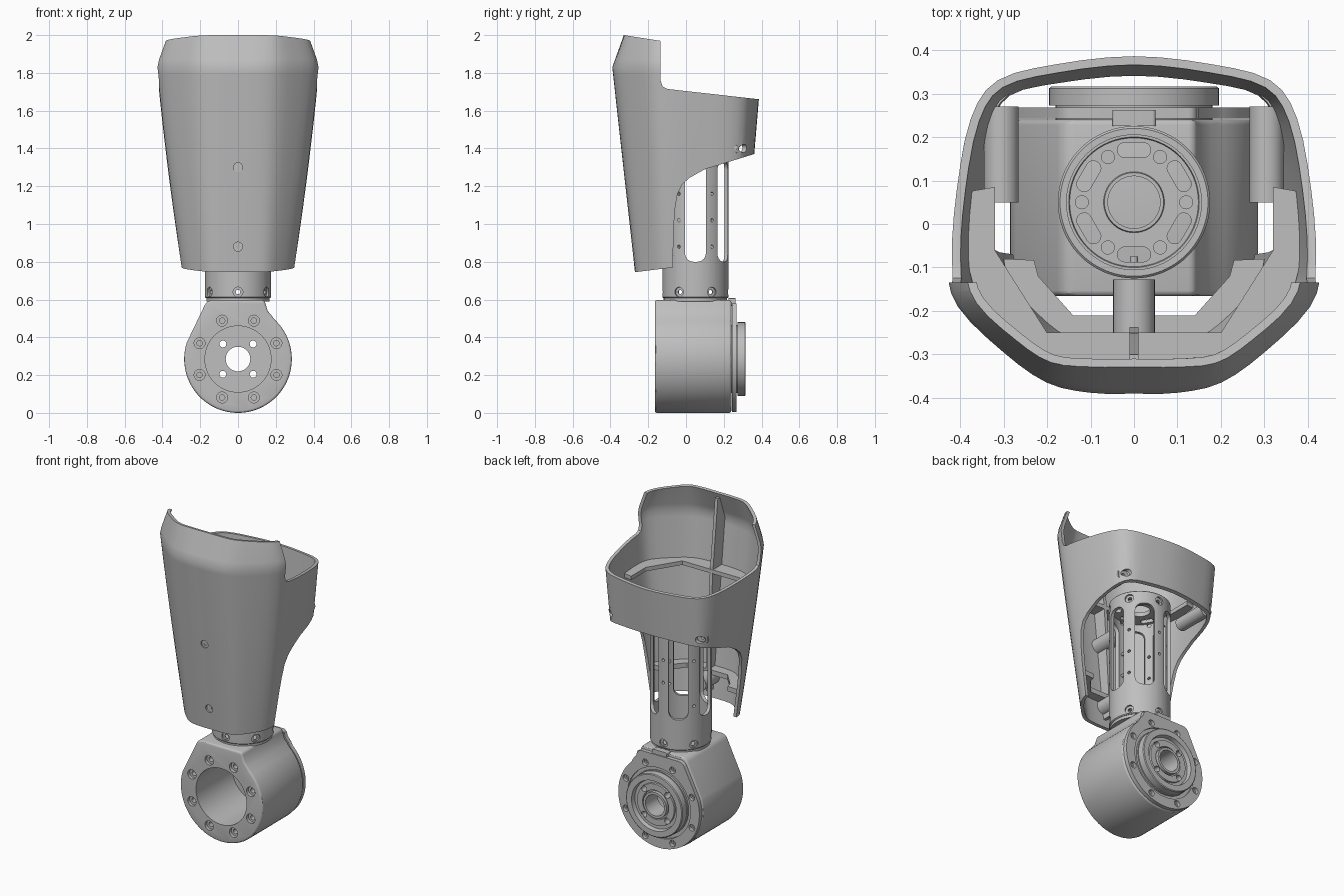
import bpy, bmesh, math
from mathutils import Vector, Matrix

if "Cube" in bpy.data.objects:
    bpy.data.objects.remove(bpy.data.objects["Cube"], do_unlink=True)

SHADE = (0.52, 0.52, 0.52, 1)
grey = bpy.data.materials.new("plain_grey")
grey.use_nodes = True
grey.diffuse_color = SHADE
grey.node_tree.nodes["Principled BSDF"].inputs["Base Color"].default_value = SHADE


# ---------- helpers ----------
def make(name, bm):
    bmesh.ops.recalc_face_normals(bm, faces=bm.faces)
    if bm.calc_volume(signed=True) < 0:
        bmesh.ops.reverse_faces(bm, faces=bm.faces)
    mesh = bpy.data.meshes.new(name)
    bm.to_mesh(mesh)
    bm.free()
    mesh.materials.append(grey)
    obj = bpy.data.objects.new(name, mesh)
    bpy.context.collection.objects.link(obj)
    return obj


def grid(name, rings):
    """Closed skin over a closed series of closed rings."""
    bm = bmesh.new()
    vs = [[bm.verts.new(p) for p in ring] for ring in rings]
    n = len(vs[0])
    for i, ring in enumerate(vs):
        nxt = vs[(i + 1) % len(vs)]
        for j in range(n):
            k = (j + 1) % n
            bm.faces.new((ring[j], ring[k], nxt[k], nxt[j]))
    return make(name, bm)


def lathe(name, profile, loc=(0, 0, 0), axis=(0, 0, 1), n=64):
    m = Matrix.Translation(loc) @ Vector(axis).to_track_quat('Z', 'Y').to_matrix().to_4x4()
    turn = [math.tau * j / n for j in range(n)]
    return grid(name, [[m @ Vector((r * math.cos(a), r * math.sin(a), h)) for a in turn]
                       for r, h in profile])


def cyl(r, loc, axis, length, n=24):
    """Cutter cylinder centred on loc."""
    bm = bmesh.new()
    m = Matrix.Translation(loc) @ Vector(axis).to_track_quat('Z', 'Y').to_matrix().to_4x4()
    bmesh.ops.create_cone(bm, cap_ends=True, segments=n, radius1=r, radius2=r, depth=length, matrix=m)
    return make("cutter", bm)


def prism(name, pts, axis, lo, hi):
    place = {'x': lambda a, b, h: (h, a, b), 'y': lambda a, b, h: (a, h, b),
             'z': lambda a, b, h: (a, b, h)}[axis]
    bm = bmesh.new()
    ends = [[bm.verts.new(place(a, b, h)) for a, b in pts] for h in (lo, hi)]
    for e in ends:
        bm.faces.new(e)
    for j in range(len(pts)):
        k = (j + 1) % len(pts)
        bm.faces.new((ends[0][j], ends[0][k], ends[1][k], ends[1][j]))
    return make(name, bm)


def apply(obj, mod):
    bpy.context.view_layer.objects.active = obj
    bpy.ops.object.modifier_apply(modifier=mod.name)


def cut(obj, cutters, careful=False):
    for c in cutters:
        c.hide_render = True
        mod = obj.modifiers.new("cut", 'BOOLEAN')
        mod.operation, mod.solver, mod.object = 'DIFFERENCE', 'EXACT', c
        mod.use_self = careful
        apply(obj, mod)
        bpy.data.objects.remove(c, do_unlink=True)


def arc(cx, cy, r, a0, a1, n):
    return [(cx + r * math.cos(math.radians(a0 + (a1 - a0) * i / n)),
             cy + r * math.sin(math.radians(a0 + (a1 - a0) * i / n))) for i in range(n + 1)]


def slot(cx, cy, w, h, r):
    """Rounded rectangle."""
    x, y = w / 2 - r, h / 2 - r
    return [p for sx, sy, a in ((1, 1, 0), (-1, 1, 90), (-1, -1, 180), (1, -1, 270))
            for p in arc(cx + sx * x, cy + sy * y, r, a, a + 90, 6)]


BACK = (0, 1, 0)
HUB = 0.285      # height of the drum axis
TUBE_Y = 0.05    # depth of the tube axis


# ---------- drum housing ----------
def outline(r, top):
    return (arc(0, HUB, r, 162, 407, 60) + [(0.178, 0.515), (0.157, 0.54), (0.148, 0.57)]
            + arc(0.125, top - 0.02, 0.02, 0, 90, 4) + arc(-0.135, top - 0.045, 0.045, 90, 155, 6))


def drum_holes(y, dist, r):
    pts = [(dist * math.cos(math.radians(22.5 + 45 * i)), y,
            HUB + dist * math.sin(math.radians(22.5 + 45 * i))) for i in range(8)]
    return [cyl(r, p, BACK, 0.04) for p in pts] + [cyl(r * 0.5, p, BACK, 0.1) for p in pts]


drum = prism("drum_housing", outline(0.285, 0.597), 'y', -0.165, 0.24)
bev = drum.modifiers.new("edge", 'BEVEL')
bev.width, bev.segments, bev.angle_limit = 0.012, 3, math.radians(50)
apply(drum, bev)
cut(drum, [cyl(0.175, (0, 0.05, HUB), BACK, 0.6, 64)] + drum_holes(-0.165, 0.22, 0.029))

plate = prism("back_plate", outline(0.28, 0.58), 'y', 0.243, 0.268)
cut(plate, [cyl(0.176, (0, 0.25, HUB), BACK, 0.2, 64),
            lathe("cutter", [(0.198, 0.256), (0.218, 0.256), (0.218, 0.3), (0.198, 0.3)],
                  (0, 0, HUB), BACK)] + drum_holes(0.268, 0.247, 0.02))

rotor = lathe("rotor", [(0.065, 0.19), (0.18, 0.19), (0.18, 0.272), (0.195, 0.272), (0.195, 0.312),
                        (0.19, 0.316), (0.155, 0.316), (0.15, 0.29), (0.13, 0.29), (0.128, 0.3),
                        (0.09, 0.3), (0.088, 0.285), (0.08, 0.285), (0.08, 0.308), (0.065, 0.308)],
              (0, 0, HUB), BACK)
cut(rotor, [cyl(0.018, (sx * 0.08, 0.25, HUB + sz * 0.08), BACK, 0.3)
            for sx in (-1, 1) for sz in (-1, 1)])
prism("cable_connector", slot(0, 0.587, 0.1, 0.04, 0.008), 'y', 0.225, 0.262)

# ---------- slotted tube ----------
lathe("neck_collar", [(0.14, 0.59), (0.168, 0.59), (0.168, 0.62), (0.14, 0.62)], (0, TUBE_Y, 0))
tube = lathe("slotted_tube", [(0.155, 0.608), (0.17, 0.608), (0.175, 0.613), (0.175, 1.405),
                              (0.17, 1.41), (0.155, 1.41)], (0, TUBE_Y, 0), n=96)
cutters = []
for i in range(3):
    c = prism("cutter", slot(0, 1.065, 0.11, 0.53, 0.045), 'x', -0.3, 0.3)
    c.data.transform(Matrix.Translation((0, TUBE_Y, 0)) @ Matrix.Rotation(math.radians(60 * i), 4, 'Z'))
    cutters.append(c)
for i in range(6):
    a = math.radians(30 + 60 * i)
    d = Vector((math.cos(a), math.sin(a), 0))
    for z, r, deep in ((0.64, 0.026, 0.024), (0.64, 0.012, 0.1), (0.88, 0.009, 0.1), (1.02, 0.009, 0.1),
                       (1.16, 0.009, 0.1), (1.365, 0.026, 0.024), (1.365, 0.012, 0.1)):
        cutters.append(cyl(r, d * 0.175 + Vector((0, TUBE_Y, z)), d, deep, 16))
cut(tube, cutters)

cap = lathe("tube_cap", [(0.06, 1.375), (0.156, 1.375), (0.156, 1.402), (0.15, 1.402), (0.148, 1.395),
                         (0.07, 1.395), (0.068, 1.402), (0.06, 1.402)], (0, TUBE_Y, 0))
cutters = []
for i in range(6):
    turn = Matrix.Translation((0, TUBE_Y, 0)) @ Matrix.Rotation(math.radians(60 * i), 4, 'Z')
    for c in (prism("cutter", slot(0, 0.12, 0.076, 0.034, 0.0165), 'z', 1.3, 1.5),
              cyl(0.015, (0.12, 0, 1.4), (0, 0, 1), 0.03)):
        c.data.transform(turn)
        cutters.append(c)
cut(cap, cutters)

# ---------- outer shell ----------
WIDE = [(0, -.39), (.1, -.388), (.2, -.365), (.3, -.295), (.405, -.19), (.43, -.09), (.42, .08),
        (.385, .25), (.32, .34), (.18, .38), (0, .4)]
LOW = [(0, -.265), (.08, -.264), (.15, -.252), (.21, -.205), (.27, -.13), (.29, -.05), (.288, .07),
       (.285, .2), (.25, .275), (.15, .295), (0, .305)]
RIM = [(0, -.325), (.1, -.325), (.19, -.315), (.265, -.265), (.35, -.18), (.37, -.09), (.36, .08),
       (.34, .24), (.28, .32), (.16, .35), (0, .37)]


def half(z):
    lo, hi, t = (LOW, WIDE, (z - 0.7) / 1.13) if z <= 1.83 else (WIDE, RIM, (z - 1.83) / 0.18)
    swell = 1 + 0.08 * max(0, t * (1 - t))
    return [((a[0] + (b[0] - a[0]) * t) * swell, a[1] + (b[1] - a[1]) * t) for a, b in zip(lo, hi)]


def loop(z, inset):
    """Smoothed closed plan of the shell at one height."""
    h = half(z)
    ctrl = [Vector(p) for p in h + [(-x, y) for x, y in h[-2:0:-1]]]
    n, pts = len(ctrl), []
    for i in range(n):
        a, b, c, d = [ctrl[(i + k) % n] for k in (-1, 0, 1, 2)]
        for t in (0, 1 / 3, 2 / 3):
            pts.append(b + 0.5 * t * (c - a + t * (2 * a - 5 * b + 4 * c - d + t * (3 * (b - c) + d - a))))
    out = []
    for i, p in enumerate(pts):
        tan = (pts[(i + 1) % len(pts)] - pts[i - 1]).normalized()
        out.append((p.x - tan.y * inset, p.y + tan.x * inset, z))
    return out


levels = [0.7, 0.9, 1.1, 1.3, 1.5, 1.65, 1.79, 1.83, 1.87, 2.03]
shell = grid("outer_shell", [loop(z, 0) for z in levels] + [loop(z, 0.02) for z in reversed(levels)])
lower_edge = [(-.6, .73), (-.27, .745), (-.07, .77), (-.065, .98), (-.058, 1.08), (-.045, 1.16),
              (-.02, 1.21), (.02, 1.245), (.1, 1.29), (.36, 1.37), (.6, 1.43)]
back_edge = [(.6, 1.634), (.39, 1.66), (-.1, 1.715), (-.124, 1.728), (-.134, 1.757)]
cut(shell, [prism("cutter", lower_edge + [(.6, .5), (-.6, .5)], 'x', -0.61, 0.61),
            prism("cutter", back_edge + [(-.134, 2.31), (.6, 2.31)], 'x', -0.62, 0.62),
            prism("cutter", [(-.1, 1.964), (-.15, 1.972), (-.33, 2.0), (-.6, 2.042), (-.6, 2.3), (-.1, 2.3)],
                  'x', -0.63, 0.63)], careful=True)
cut(shell, [cyl(0.024, (0, -0.3, z), BACK, 0.2) for z in (0.88, 1.3)]
    + [cyl(0.022, (s * 0.31, 0.34, 1.4), BACK, 0.14) for s in (-1, 1)])


# ---------- shelves, rib and screw bosses inside the shell ----------
def shelf(name, z, depth, inner, thick):
    edge = [(x * 0.97, y * 0.97) for x, y in half(z) if y < depth]
    right = edge[1:] + inner
    prism(name, right + [(-x, y) for x, y in reversed(right)], 'z', z, z + thick)


shelf("upper_shelf", 1.52, 0.1, [(.32, .085), (.32, -.06), (.2, -.25), (.01, -.25)], 0.025)
shelf("lower_shelf", 0.91, -0.06, [(.3, -.08), (.23, -.083), (.22, -.12), (.14, -.21), (.01, -.21)], 0.03)
prism("centre_rib", [(-.33, 1.97), (-.3, 1.97), (-.25, 1.53), (-.21, .94), (-.21, .8), (-.265, .8),
                     (-.375, 1.82)], 'x', -0.01, 0.01)


def boss(name, x, z, y0, y1, r):
    lathe(name, [(0.011, y0), (r, y0), (r, y1), (0.011, y1)], (x, 0, z), BACK, 32)


boss("upper_front_boss", 0, 1.3, -0.322, -0.128, 0.048)
boss("lower_front_boss", 0, 0.88, -0.273, -0.128, 0.048)
for s, label in ((1, "left"), (-1, "right")):
    boss(label + "_back_boss", s * 0.305, 1.4, 0.05, 0.27, 0.04)

# ---------- shading ----------
bpy.ops.object.select_all(action='DESELECT')
for o in bpy.context.collection.objects:
    if o.type == 'MESH' and grey.name in o.data.materials:
        o.select_set(True)
        bpy.context.view_layer.objects.active = o
bpy.ops.object.shade_smooth_by_angle(angle=math.radians(30))
